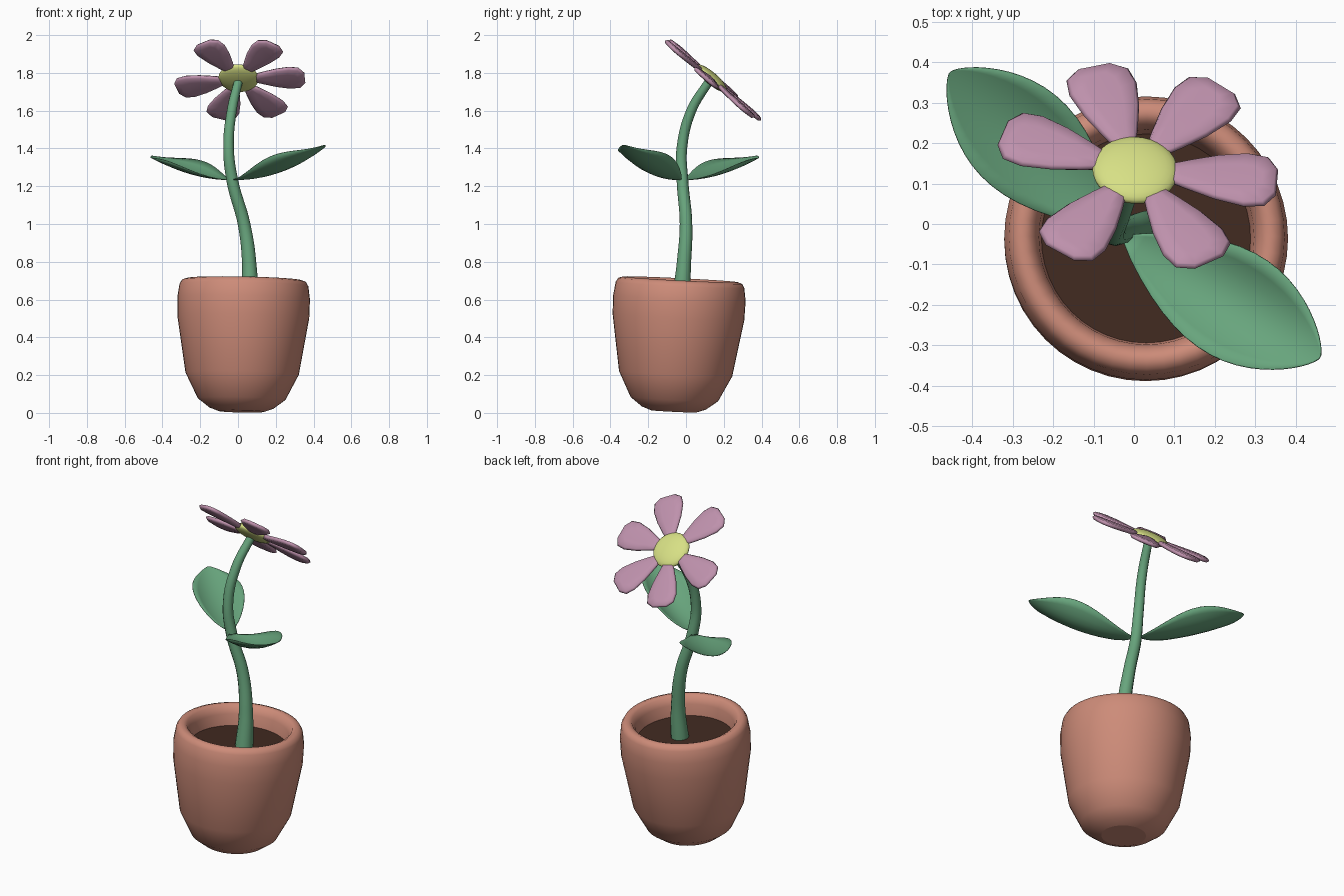
import bpy, bmesh, math
from mathutils import Matrix, Vector

cube = bpy.data.objects.get("Cube")
if cube:
    bpy.data.objects.remove(cube, do_unlink=True)


def material(name, color):
    m = bpy.data.materials.new(name)
    m.use_nodes = True
    m.diffuse_color = (*color, 1)
    m.node_tree.nodes["Principled BSDF"].inputs["Base Color"].default_value = (*color, 1)
    return m


TERRACOTTA = material("terracotta", (0.61, 0.26, 0.19))
SOIL = material("dark soil", (0.053, 0.023, 0.015))
GREEN = material("leaf green", (0.138, 0.376, 0.205))
MAUVE = material("petal mauve", (0.515, 0.283, 0.413))
YELLOW = material("pollen yellow", (0.68, 0.745, 0.235))


def finish(name, bm, mat, matrix=Matrix(), smooth=True, fix_normals=True):
    if fix_normals:
        bmesh.ops.recalc_face_normals(bm, faces=bm.faces)
    me = bpy.data.meshes.new(name)
    bm.to_mesh(me)
    bm.free()
    me.materials.append(mat)
    if smooth:
        me.shade_smooth()
    ob = bpy.data.objects.new(name, me)
    ob.matrix_world = matrix
    bpy.context.collection.objects.link(ob)
    return ob


def bridge(bm, rings):
    for a, b in zip(rings, rings[1:]):
        n = len(a)
        for i in range(n):
            j = (i + 1) % n
            bm.faces.new((a[i], a[j], b[j], b[i]))


def tilted(normal, origin):
    # frame whose z axis is the normal and whose x axis stays close to world x
    z = Vector(normal).normalized()
    y = z.cross(Vector((1, 0, 0))).normalized()
    x = y.cross(z)
    m = Matrix((x, y, z)).transposed().to_4x4()
    m.translation = Vector(origin)
    return m


def lathe(name, profile, mat, matrix, steps=48):
    bm = bmesh.new()
    rings = [[bm.verts.new((r * math.cos(math.tau * i / steps),
                            r * math.sin(math.tau * i / steps), z))
              for i in range(steps)] for r, z in profile]
    bridge(bm, rings)
    # wall order runs up the outside, so windings already face outward
    return finish(name, bm, mat, matrix, fix_normals=False)


def disc(name, radius, z, mat, matrix, down=False):
    bm = bmesh.new()
    bmesh.ops.create_circle(bm, cap_ends=True, segments=48, radius=radius)
    bmesh.ops.translate(bm, verts=bm.verts, vec=(0, 0, z))
    bm.normal_update()
    for f in bm.faces:
        if (f.normal.z < 0) != down:
            f.normal_flip()
    return finish(name, bm, mat, matrix, smooth=False, fix_normals=False)


# Pot, leaning slightly
pot_frame = tilted((0.02, 0.05, 1), (0.018, -0.065, 0.008))
lathe("pot", [(0.12, 0), (0.17, 0.018), (0.232, 0.065), (0.3, 0.2), (0.349, 0.5),
              (0.351, 0.6), (0.341, 0.67), (0.328, 0.692), (0.305, 0.7), (0.283, 0.69),
              (0.266, 0.65), (0.257, 0.57)], TERRACOTTA, pot_frame)
disc("pot_base", 0.12, 0, TERRACOTTA, pot_frame, down=True)
disc("soil", 0.259, 0.585, SOIL, pot_frame)

# Stem as a tapering curve
path = [((0.06, -0.03, 0.57), 0.05), ((0.06, -0.012, 0.78), 0.038),
        ((0.032, 0, 1.0), 0.033), ((-0.028, -0.018, 1.22), 0.031),
        ((-0.05, -0.022, 1.4), 0.028), ((-0.033, 0.028, 1.6), 0.026),
        ((0.003, 0.125, 1.76), 0.023)]
curve = bpy.data.curves.new("stem", "CURVE")
curve.dimensions = "3D"
curve.bevel_depth = 1
curve.bevel_resolution = 4
curve.resolution_u = 8
curve.use_fill_caps = True
spline = curve.splines.new("BEZIER")
spline.bezier_points.add(len(path) - 1)
for bp, (co, r) in zip(spline.bezier_points, path):
    bp.co, bp.radius = co, r
    bp.handle_left_type = bp.handle_right_type = "AUTO"
curve.materials.append(GREEN)
stem = bpy.data.objects.new("stem", curve)
bpy.context.collection.objects.link(stem)


# Cupped leaves
def leaf(name, base, tip, cup, bend, nu=20, nv=8):
    base, tip = Vector(base), Vector(tip)
    along = Vector((tip.x - base.x, tip.y - base.y, 0))
    side = Vector((-along.y, along.x, 0)).normalized()
    bm = bmesh.new()
    rows = []
    for i in range(nu + 1):
        t = 0.01 + 0.988 * math.sin(math.pi / 2 * i / nu)
        half = 0.135 * math.sin(math.pi * t ** 1.2) ** 0.7
        row = []
        for j in range(nv + 1):
            w = half * (2 * j / nv - 1)
            p = base + along * t + side * w
            p.z = base.z + (tip.z - base.z) * t ** bend + cup * w * w
            row.append(bm.verts.new(p))
        rows.append(row)
    for a, b in zip(rows, rows[1:]):
        for j in range(nv):
            bm.faces.new((a[j], b[j], b[j + 1], a[j + 1]))
    ob = finish(name, bm, GREEN, fix_normals=False)
    mod = ob.modifiers.new("thickness", "SOLIDIFY")
    mod.thickness = 0.003


leaf("leaf_front_left", (-0.03, -0.03, 1.235), (0.46, -0.33, 1.42), 4.0, 2.2)
leaf("leaf_back_right", (-0.04, -0.01, 1.235), (-0.455, 0.375, 1.362), 3.0, 1.9)

# Flower head: flattened centre and six bevelled petals
head = tilted((0.07, 0.86, 1), (0.003, 0.133, 1.772))
bm = bmesh.new()
bmesh.ops.create_uvsphere(bm, u_segments=32, v_segments=16, radius=0.106)
bmesh.ops.scale(bm, verts=bm.verts, vec=(1, 1, 0.3))
finish("flower_centre", bm, YELLOW, head)

HALF = [(0.07, 0.022), (0.13, 0.046), (0.2, 0.071), (0.275, 0.087), (0.325, 0.08), (0.352, 0.042)]


def petal(name, angle, length):
    outline = HALF + [(x, -y) for x, y in reversed(HALF)]
    bm = bmesh.new()

    def ring(scale, z):
        return [bm.verts.new(((0.22 + (x - 0.22) * (0.5 + scale / 2)) * length, y * scale, z))
                for x, y in outline]

    rings = [ring(0.45, -0.014), ring(0.86, -0.011), ring(1, 0),
             ring(0.9, 0.01), ring(0.45, 0.013)]
    bridge(bm, rings)
    bm.faces.new(rings[0])
    bm.faces.new(rings[-1])
    finish(name, bm, MAUVE, head @ Matrix.Rotation(math.radians(angle), 4, "Z"))


for k, (angle, length) in enumerate([(-4, 1), (53, 1.01), (107, 0.99),
                                     (162, 0.98), (236, 0.95), (302, 0.98)]):
    petal(f"petal_{k + 1}", angle, length)
